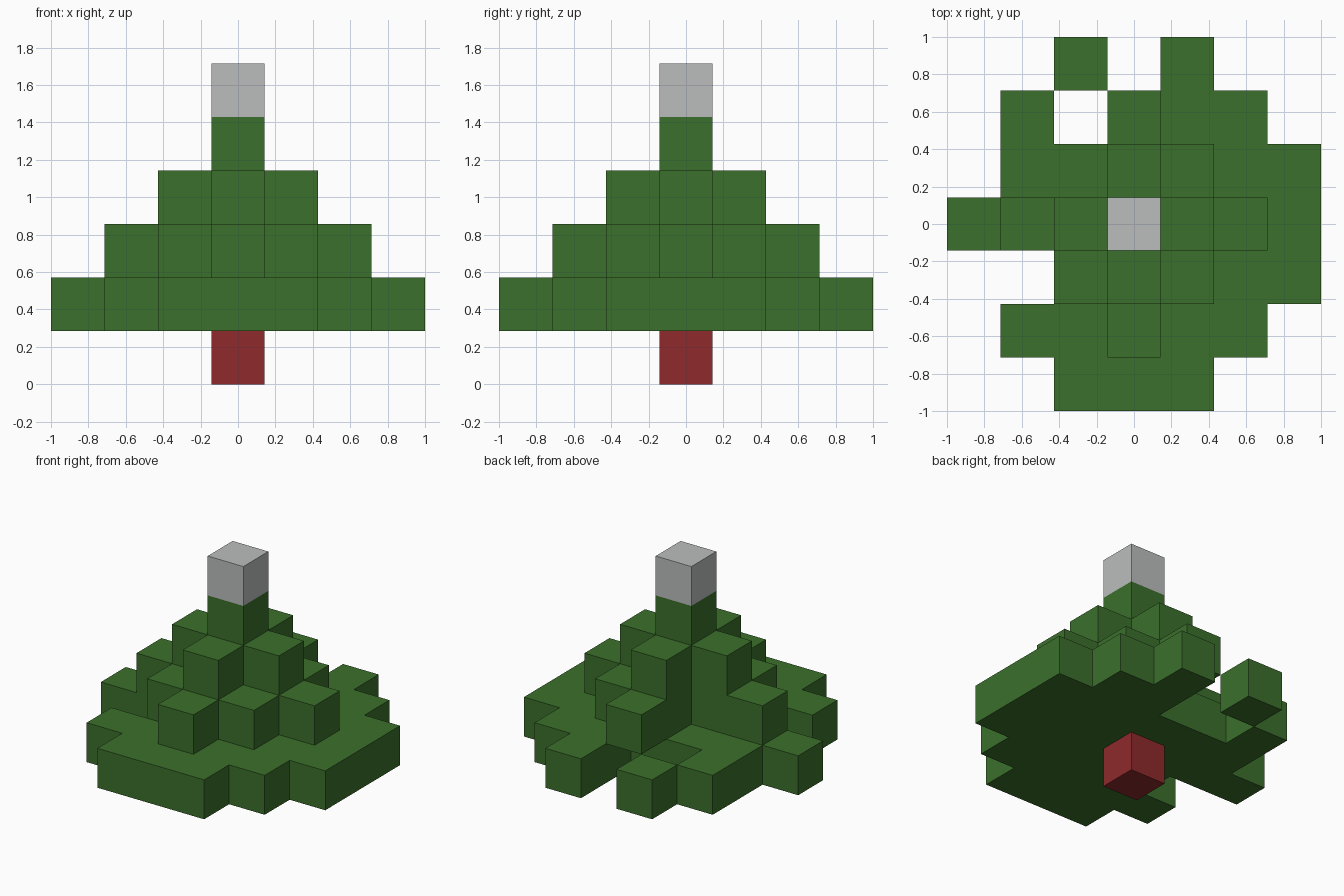
import bpy
import bmesh
from mathutils import Vector

cube = bpy.data.objects.get("Cube")
if cube:
    bpy.data.objects.remove(cube, do_unlink=True)

S = 2 / 7  # block size


def material(name, rgb):
    m = bpy.data.materials.new(name)
    m.use_nodes = True
    m.diffuse_color = (*rgb, 1)
    m.node_tree.nodes["Principled BSDF"].inputs["Base Color"].default_value = (*rgb, 1)
    return m


green = material("leaf green", (0.044, 0.16, 0.025))
red = material("trunk red", (0.274, 0.023, 0.025))
white = material("tip grey", (0.5, 0.515, 0.515))

# Block maps, one per layer: first row is the back, first column is -x
LOWER = ["..#.#..",
         ".#..##.",
         ".######",
         "#######",
         "..#####",
         ".#####.",
         "..###.."]
MIDDLE = ["..#..",
          "..##.",
          "#####",
          ".###.",
          "..#.."]
UPPER = [".#.",
         "###",
         ".#."]
SINGLE = ["#"]

PARTS = [("trunk", SINGLE, red), ("lower_branches", LOWER, green),
         ("middle_branches", MIDDLE, green), ("upper_branches", UPPER, green),
         ("crown", SINGLE, green), ("tip", SINGLE, white)]


def cells(rows, level):
    half = len(rows) // 2
    return {(c - half, half - r, level) for r, row in enumerate(rows)
            for c, mark in enumerate(row) if mark == "#"}


layers = [cells(rows, k) for k, (_, rows, _) in enumerate(PARTS)]
filled = set().union(*layers)


def build(name, blocks, mat):
    """Joined blocks, keeping only the faces that are open to the air."""
    bm = bmesh.new()
    for block in sorted(blocks):
        centre = Vector(block) + Vector((0, 0, 0.5))
        for axis in range(3):
            for sign in (-1, 1):
                n, u, v = Vector(), Vector(), Vector()
                n[axis] = sign
                u[(axis + 1) % 3] = 0.5
                v[(axis + 2) % 3] = 0.5 * sign
                if tuple(int(a + b) for a, b in zip(block, n)) in filled:
                    continue
                mid = centre + n / 2
                corners = (mid - u - v, mid + u - v, mid + u + v, mid - u + v)
                bm.faces.new([bm.verts.new(p * S) for p in corners])
    bmesh.ops.remove_doubles(bm, verts=bm.verts, dist=0.001)
    # Merge neighbouring flat faces
    bmesh.ops.dissolve_limit(bm, angle_limit=0.01, verts=bm.verts, edges=bm.edges)
    mesh = bpy.data.meshes.new(name)
    bm.to_mesh(mesh)
    bm.free()
    mesh.materials.append(mat)
    bpy.context.collection.objects.link(bpy.data.objects.new(name, mesh))


for (name, _, mat), blocks in zip(PARTS, layers):
    build(name, blocks, mat)
